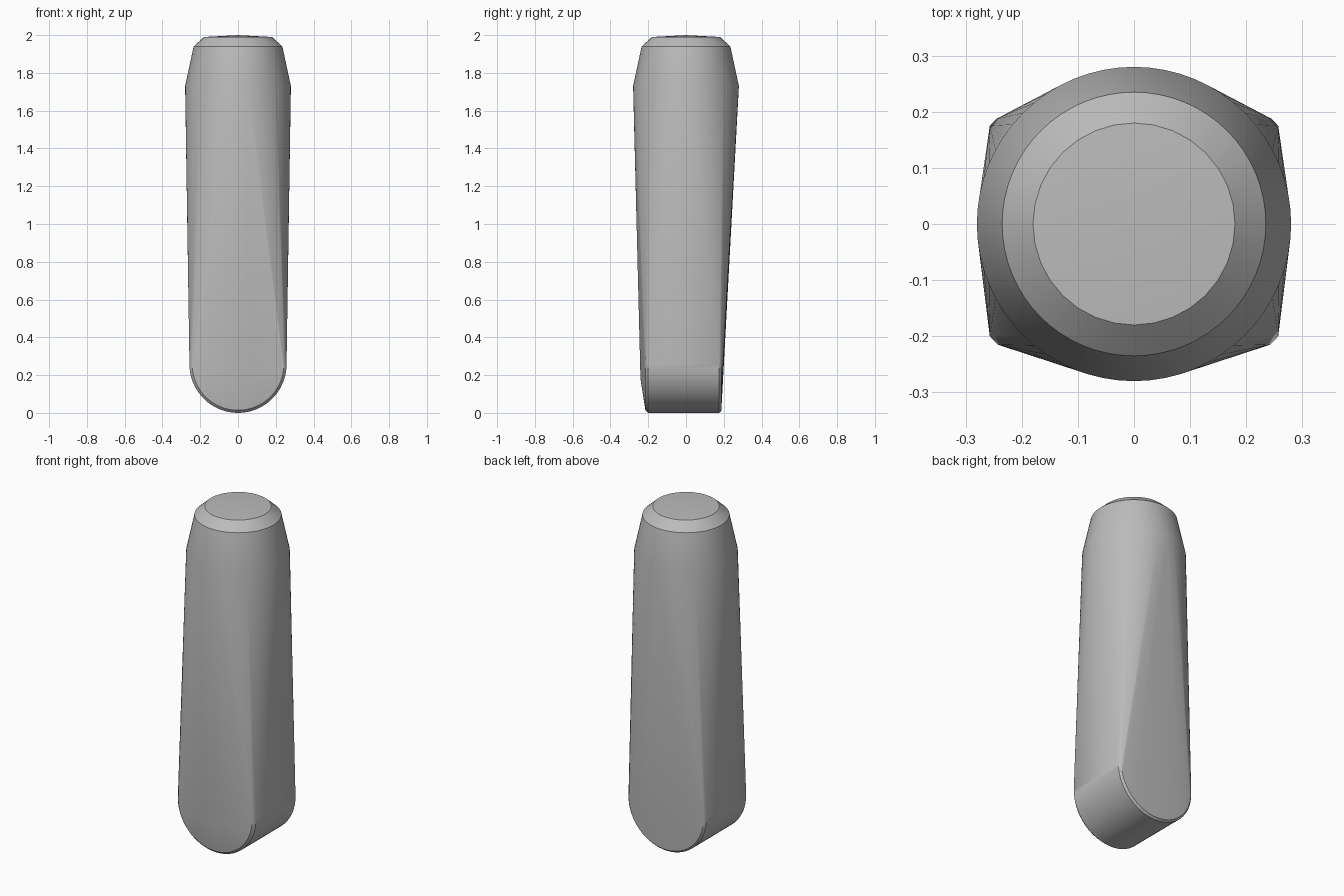
import bpy
import bmesh
import math

cube = bpy.data.objects.get("Cube")
if cube:
    bpy.data.objects.remove(cube, do_unlink=True)

grey = bpy.data.materials.new("plain grey")
grey.use_nodes = True
colour = (0.5, 0.5, 0.5, 1)
grey.diffuse_color = colour
grey.node_tree.nodes["Principled BSDF"].inputs["Base Color"].default_value = colour


def ring(radius, z, count):
    """Horizontal circle around the handle axis."""
    return [(radius * math.cos(math.tau * i / count),
             radius * math.sin(math.tau * i / count), z) for i in range(count)]


def half_ring(radius, y, centre_z, count=32):
    """Downward half circle in a vertical plane."""
    return [(radius * math.cos(math.pi * i / count), y,
             centre_z - radius * math.sin(math.pi * i / count))
            for i in range(count + 1)]


# Round upper end with shoulder, chamfer and slightly domed cap
points = ring(0.28, 1.73, 64) + ring(0.235, 1.94, 64) + ring(0.18, 1.99, 32)
points.append((0, 0, 2))

# Rounded slab at the lower end with a thin bevel on each rim
for radius, y in ((0.243, -0.215), (0.257, -0.2), (0.257, 0.175), (0.246, 0.187)):
    points += half_ring(radius, y, 0.257)

# Gentle swell on the lower front
points += [(x, -0.241, 0.18) for x in (-0.06, 0, 0.06)]

# Skin stretched from the round end to the slab
bm = bmesh.new()
for p in points:
    bm.verts.new(p)
hull = bmesh.ops.convex_hull(bm, input=bm.verts)
unused = {g for g in hull["geom_interior"] + hull["geom_unused"]
          if isinstance(g, bmesh.types.BMVert)}
bmesh.ops.delete(bm, geom=list(unused), context="VERTS")
bmesh.ops.recalc_face_normals(bm, faces=bm.faces)
mesh = bpy.data.meshes.new("handle")
bm.to_mesh(mesh)
bm.free()
mesh.materials.append(grey)

handle = bpy.data.objects.new("handle", mesh)
bpy.context.collection.objects.link(handle)
bpy.ops.object.select_all(action="DESELECT")
handle.select_set(True)
bpy.context.view_layer.objects.active = handle
bpy.ops.object.shade_smooth_by_angle(angle=math.radians(30))
